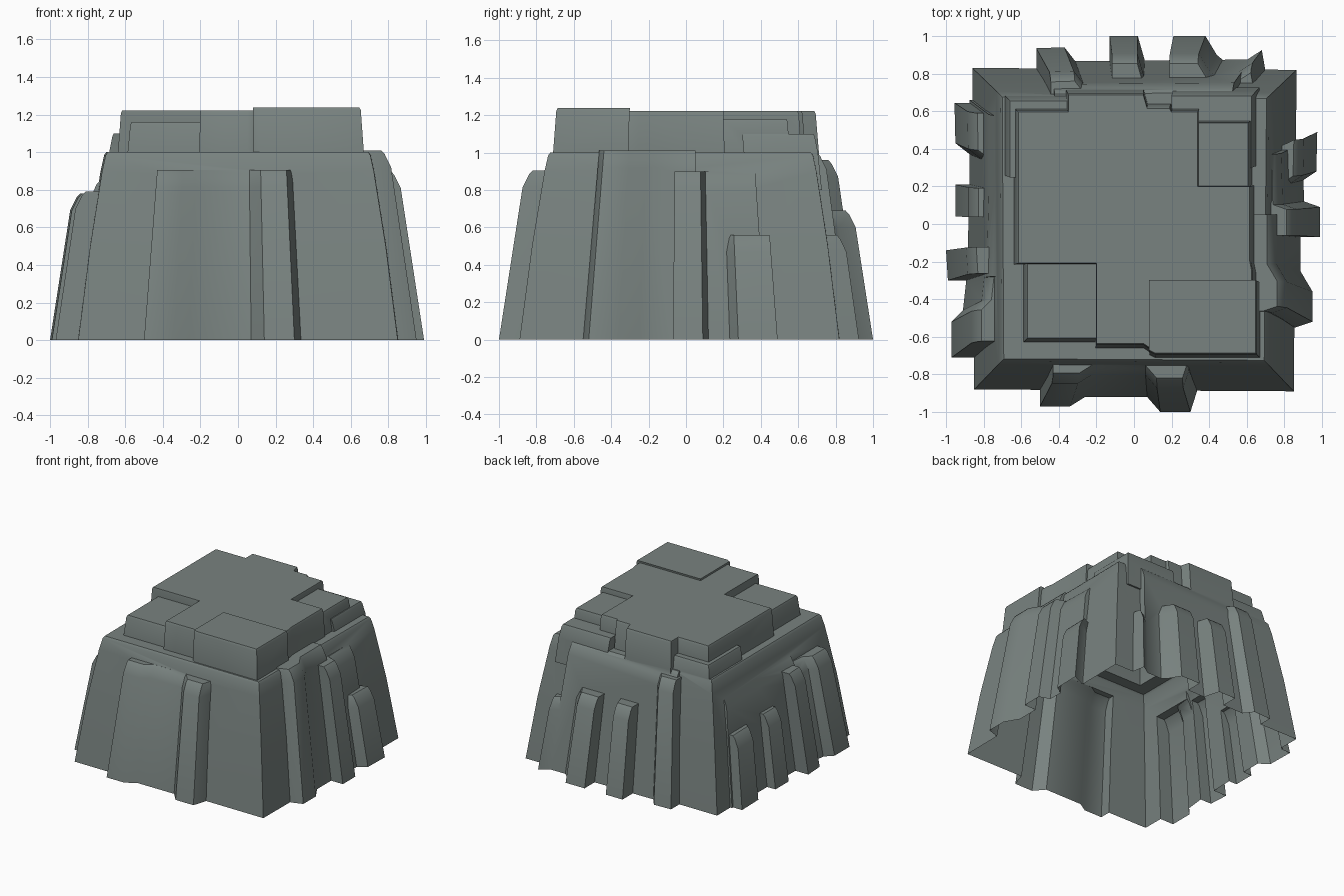
import bpy, bmesh

if "Cube" in bpy.data.objects:
    bpy.data.objects.remove(bpy.data.objects["Cube"])

mat = bpy.data.materials.new("grey green stone")
mat.diffuse_color = (0.19, 0.225, 0.215, 1)
mat.use_nodes = True
mat.node_tree.nodes["Principled BSDF"].inputs["Base Color"].default_value = mat.diffuse_color


def loft(name, rings):
    """Closed solid through a stack of equal-length rings of points."""
    bm = bmesh.new()
    vs = [[bm.verts.new(p) for p in r] for r in rings]
    n = len(rings[0])
    for a, b in zip(vs, vs[1:]):
        for i in range(n):
            j = (i + 1) % n
            bm.faces.new((a[i], a[j], b[j], b[i]))
    bm.faces.new(vs[0])
    bm.faces.new(vs[-1])
    bmesh.ops.recalc_face_normals(bm, faces=bm.faces)
    me = bpy.data.meshes.new(name)
    bm.to_mesh(me)
    bm.free()
    me.materials.append(mat)
    ob = bpy.data.objects.new(name, me)
    bpy.context.collection.objects.link(ob)
    return ob


SIDES = {"front": lambda u, d: (u, -d), "back": lambda u, d: (u, d),
         "right": lambda u, d: (d, u), "left": lambda u, d: (-d, u)}
parts = []


def rib(side, top, pts, soft=0.04):
    """Buttress: base outline as (along side, distance out), leaning in with height."""
    outline = [(pts[0][0], 0.45)] + pts + [(pts[-1][0], 0.45)]
    rings = []
    for z, pull in ((-0.1, 0), (0, 0), (top - 0.09, 0), (top - 0.02, soft * 0.6), (top, soft)):
        f = 1 - 0.155 * z
        ring = []
        for u, d in outline:
            out = d * f - (pull if d > 0.5 else 0)
            ring.append((*SIDES[side](u * f, out), z))
        rings.append(ring)
    parts.append(loft(side + "_rib", rings))


def cap(name, top, pts):
    """Summit block, flaring slightly towards its foot."""
    rings = [[(x * s, y * s, z) for x, y in pts]
             for z, s in ((0.8, 1.06), (1.0, 1.03), (top - 0.015, 1.005), (top, 0.993))]
    parts.append(loft(name, rings))


def box(x0, x1, y0, y1):
    return [(x0, y0), (x1, y0), (x1, y1), (x0, y1)]


# main tapered body
base = [(-0.85, -0.88), (0.85, -0.89), (0.865, 0.82), (-0.86, 0.83)]
rock = loft("rock", [[(x * f, y * f, z) for x, y in base]
            for z, f in ((-0.1, 1.015), (0, 1), (0.5, 0.925), (0.9, 0.85), (0.985, 0.828), (1.0, 0.815))])

# summit plateau and its lower steps
cap("plateau", 1.222, [(-0.62, -0.21), (-0.2, -0.21), (-0.2, -0.64), (0.05, -0.64), (0.11, -0.68),
    (0.63, -0.68), (0.63, -0.25), (0.62, -0.2), (0.62, 0.2), (0.34, 0.2), (0.34, 0.6), (0.2, 0.6), (0.19, 0.62),
    (0.07, 0.62), (0.05, 0.69), (-0.35, 0.69), (-0.35, 0.6), (-0.62, 0.6)])
cap("high_corner", 1.238, [(0.08, -0.3), (0.08, -0.675), (0.11, -0.69), (0.65, -0.69), (0.65, -0.3)])
cap("front_left_step", 1.16, box(-0.57, -0.15, -0.61, -0.15))
cap("back_right_step", 1.18, box(0.25, 0.61, 0.1, 0.54))
cap("back_ledge", 1.1, box(0.2, 0.63, 0.3, 0.685))
cap("left_ledge", 1.1, box(-0.665, -0.3, 0.25, 0.66))

# front buttress
rib("front", 0.905, [(-0.5, -0.0 + 0.97), (-0.34, 0.97), (-0.26, 0.92), (0.07, 0.92),
                     (0.14, 1.0), (0.30, 1.0), (0.335, 0.89)])
# right ribs
rib("right", 1.01, [(-0.55, 0.86), (-0.52, 0.95), (-0.36, 0.95), (-0.25, 0.885), (0.06, 0.885)])
rib("right", 0.9, [(-0.07, 0.99), (0.09, 0.99), (0.12, 0.905), (0.43, 0.895)])
rib("right", 0.56, [(0.22, 0.88), (0.28, 0.97), (0.49, 0.975), (0.44, 0.87)])
# back ribs
rib("back", 1.0, [(-0.5, 0.865), (0.62, 0.875)])
rib("back", 0.96, [(-0.52, 0.935), (-0.37, 0.94), (-0.30, 0.85)])
rib("back", 0.69, [(-0.13, 1.0), (0.02, 1.0), (0.06, 0.86)])
rib("back", 0.69, [(0.21, 1.0), (0.38, 1.0), (0.44, 0.9), (0.5, 0.85)])
rib("back", 0.56, [(0.58, 0.86), (0.68, 0.925), (0.70, 0.81)])
# left ribs
rib("left", 0.85, [(-0.32, 0.89), (0.2, 0.875), (0.66, 0.875)])
rib("left", 0.55, [(0.36, 0.86), (0.43, 0.95), (0.645, 0.955)])
rib("left", 0.57, [(0.04, 0.95), (0.21, 0.95)])
rib("left", 0.78, [(-0.30, 0.99), (-0.14, 1.0)])
rib("left", 0.79, [(-0.71, 0.97), (-0.52, 0.97), (-0.46, 0.91), (-0.28, 0.89)])

# fuse everything into one skin
for p in parts:
    m = rock.modifiers.new("fuse", "BOOLEAN")
    m.operation = "UNION"
    m.solver = "EXACT"
    m.object = p
dg = bpy.context.evaluated_depsgraph_get()
skin = bpy.data.meshes.new_from_object(rock.evaluated_get(dg))
rock.modifiers.clear()
rock.data = skin
for p in parts:
    bpy.data.objects.remove(p)

# trim at the ground, leaving the underside open
bm = bmesh.new()
bm.from_mesh(skin)
bmesh.ops.bisect_plane(bm, geom=bm.verts[:] + bm.edges[:] + bm.faces[:], dist=1e-5,
                       plane_co=(0, 0, 0), plane_no=(0, 0, 1), clear_inner=True)
bm.to_mesh(skin)
bm.free()
skin.materials.clear()
skin.materials.append(mat)
for poly in skin.polygons:
    poly.material_index = 0

bpy.context.view_layer.objects.active = rock
rock.select_set(True)
bpy.ops.object.shade_smooth_by_angle(angle=0.6)
